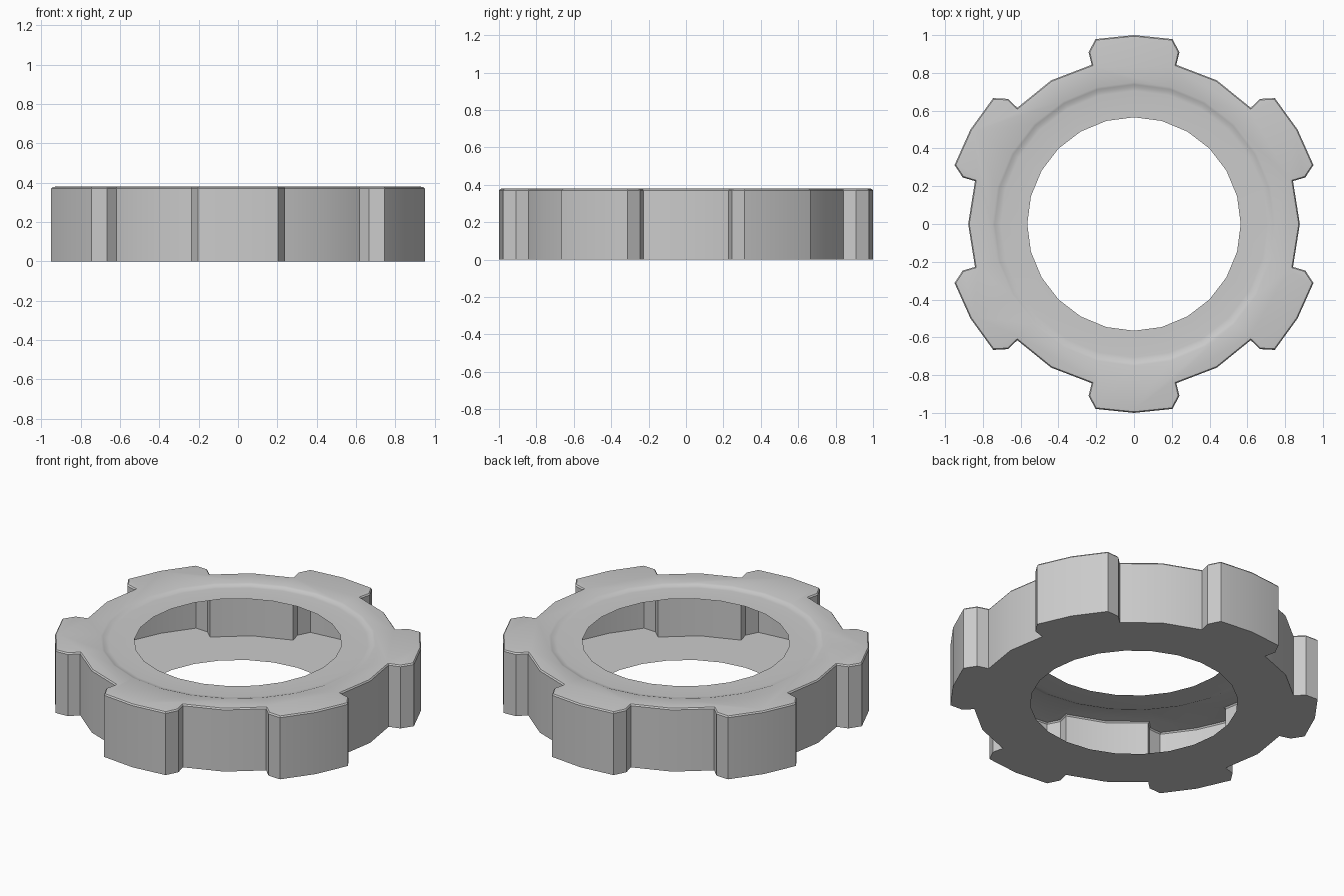
import bpy, bmesh
from math import sin, cos, pi, radians
from mathutils import Vector

if "Cube" in bpy.data.objects:
    bpy.data.objects.remove(bpy.data.objects["Cube"])

# Lugged outline: one lug and one valley point, repeated six times
lug = [(0.878, 60), (0.872, 75.1), (0.94, 75.2), (1.0, 78.2), (1.0, 90),
       (1.0, 101.8), (0.94, 104.8), (0.872, 104.9)]
outline = [Vector((r * cos(radians(a + 60 * k)), r * sin(radians(a + 60 * k))))
           for k in range(6) for r, a in lug]


def inset(points, d):
    """Move a closed counter-clockwise outline inward by d with mitred corners."""
    result = []
    for i, p in enumerate(points):
        e1 = (p - points[i - 1]).normalized()
        e2 = (points[(i + 1) % len(points)] - p).normalized()
        n1, n2 = Vector((-e1.y, e1.x)), Vector((-e2.y, e2.x))
        result.append(p + (n1 + n2) * d / (1 + n1.dot(n2)))
    return result


def circle(r, n=24):
    return [Vector((r * cos(2 * pi * i / n), r * sin(2 * pi * i / n))) for i in range(n)]


def loop(bm, points, z):
    return [bm.verts.new((p.x, p.y, z)) for p in points]


def wall(bm, loops):
    """Join successive loops of equal length with quads."""
    for a, b in zip(loops, loops[1:]):
        for i in range(len(a)):
            j = (i + 1) % len(a)
            bm.faces.new((a[i], a[j], b[j], b[i]))


def plate(bm, outer, inner):
    """Fill the flat area between an outer loop and a hole."""
    edges = []
    for l in (outer, inner):
        for i, v in enumerate(l):
            w = l[(i + 1) % len(l)]
            edges.append(bm.edges.get((v, w)) or bm.edges.new((v, w)))
    bmesh.ops.triangle_fill(bm, use_beauty=True, use_dissolve=True, edges=edges)


bm = bmesh.new()

# Outer wall with a fine rounded top edge
sides = [loop(bm, inset(outline, d), z)
         for d, z in ((0, 0), (0, 0.37), (0.006, 0.378), (0.018, 0.38))]
wall(bm, sides)

# Top face with a shallow stepped ring down to the round opening
steps = [loop(bm, circle(r), z)
         for r, z in ((0.75, 0.38), (0.738, 0.376), (0.725, 0.37), (0.705, 0.368), (0.565, 0.368))]
wall(bm, steps)
plate(bm, sides[-1], steps[0])

# Floor with the same opening; the inside stays hollow
plate(bm, sides[0], loop(bm, circle(0.565), 0))

bmesh.ops.recalc_face_normals(bm, faces=bm.faces[:])
mesh = bpy.data.meshes.new("lugged_ring")
bm.to_mesh(mesh)
bm.free()
ring = bpy.data.objects.new("lugged_ring", mesh)
bpy.context.collection.objects.link(ring)
bpy.context.view_layer.objects.active = ring
ring.select_set(True)
bpy.ops.object.shade_smooth_by_angle(angle=radians(30))
